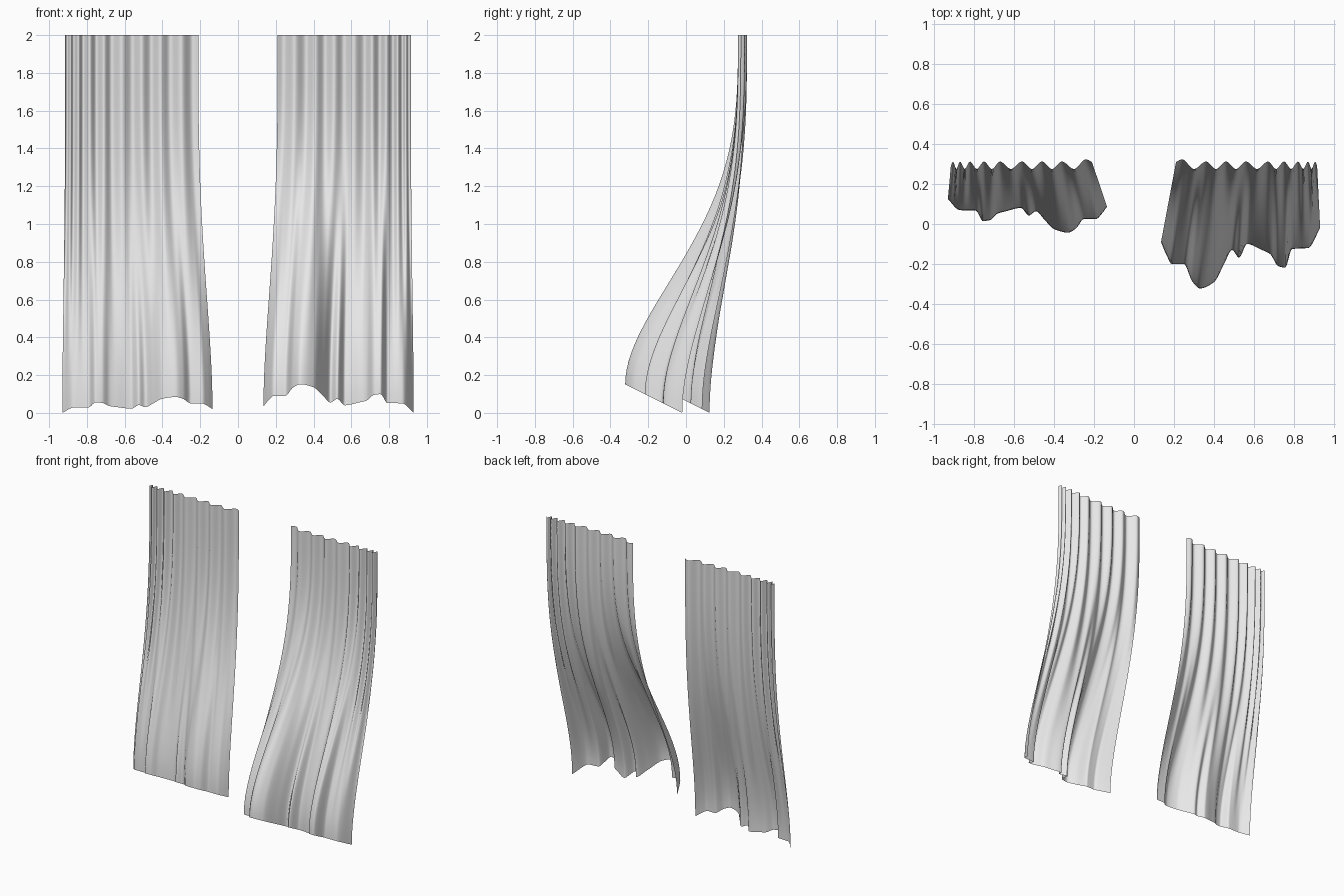
import bpy
import bmesh

cube = bpy.data.objects.get("Cube")
if cube:
    bpy.data.objects.remove(cube, do_unlink=True)

COLS, ROWS, HEIGHT, RAIL_Y = 130, 44, 2.0, 0.305

# One pale cloth colour
cloth = bpy.data.materials.new("pale grey cloth")
cloth.use_nodes = True
colour = (0.8, 0.8, 0.8, 1)
cloth.diffuse_color = colour
cloth.node_tree.nodes["Principled BSDF"].inputs["Base Color"].default_value = colour

# Hem line of the strongly blown curtain, as (x, y) from inner to outer edge
HEM = [(.135, -.09), (.16, -.15), (.19, -.2), (.25, -.2), (.29, -.285),
       (.33, -.322), (.40, -.29), (.45, -.2), (.49, -.13), (.525, -.168),
       (.565, -.1), (.64, -.13), (.68, -.15), (.72, -.21), (.755, -.218),
       (.79, -.125), (.87, -.12), (.93, -.02)]

# Pleats at the rail: tight towards the outer edge
CRESTS = [.24, .36, .46, .56, .67, .75, .82, .87, .905]
PLEATS = [(.21, .31)]
for i, crest in enumerate(CRESTS):
    PLEATS.append((crest, .323 if i == 0 else .312))
    if i + 1 < len(CRESTS):
        PLEATS.append(((crest + CRESTS[i + 1]) / 2, .275))
PLEATS.append((.915, .29))


def smooth_curve(points, x):
    """Cubic through the points, flattened at each crest and trough."""
    def slope(i):
        if i == 0 or i == len(points) - 1:
            j = max(i, 1)
            return (points[j][1] - points[j - 1][1]) / (points[j][0] - points[j - 1][0])
        (xa, ya), (xb, yb), (xc, yc) = points[i - 1:i + 2]
        before, after = (yb - ya) / (xb - xa), (yc - yb) / (xc - xb)
        if before * after <= 0:
            return 0
        return 2 * before * after / (before + after)

    i = 0
    while i < len(points) - 2 and x > points[i + 1][0]:
        i += 1
    (xa, ya), (xb, yb) = points[i], points[i + 1]
    w = xb - xa
    t = min(max((x - xa) / w, 0), 1)
    s = t * t * (3 - 2 * t)
    return (ya * (1 - s) + yb * s + w * slope(i) * t * (1 - t) ** 2
            - w * slope(i + 1) * t * t * (1 - t))


def curtain(name, side, flare):
    """Cloth sheet blending from the pleated rail to the blown hem."""
    bm = bmesh.new()
    grid = []
    for r in range(ROWS + 1):
        t = r / ROWS
        e = t ** 1.58
        blend = e * e * (3 - 2 * e)
        row = []
        for c in range(COLS + 1):
            u = c / COLS
            top_x = PLEATS[0][0] + u * (PLEATS[-1][0] - PLEATS[0][0])
            hem_x = HEM[0][0] + u * (HEM[-1][0] - HEM[0][0])
            top_y = smooth_curve(PLEATS, top_x)
            hem_y = RAIL_Y + flare * (smooth_curve(HEM, hem_x) - RAIL_Y)
            outer_y = RAIL_Y + flare * (HEM[-1][1] - RAIL_Y)
            hem_z = .5 * (outer_y - hem_y) + .005
            row.append(bm.verts.new((side * (top_x + blend * (hem_x - top_x)),
                                     top_y + blend * (hem_y - top_y),
                                     HEIGHT + t * (hem_z - HEIGHT))))
        grid.append(row)
    for r in range(ROWS):
        for c in range(COLS):
            quad = [grid[r][c], grid[r + 1][c], grid[r + 1][c + 1], grid[r][c + 1]]
            bm.faces.new(quad if side > 0 else quad[::-1]).smooth = True
    # Hem corner rests on the ground
    low = min(v.co.z for v in bm.verts)
    for v in bm.verts:
        v.co.z -= low * (HEIGHT - v.co.z) / HEIGHT
    mesh = bpy.data.meshes.new(name)
    bm.to_mesh(mesh)
    bm.free()
    mesh.materials.append(cloth)
    bpy.context.collection.objects.link(bpy.data.objects.new(name, mesh))


# Pair of curtains, the left one blown further forward
curtain("left_curtain", 1, 1.0)
curtain("right_curtain", -1, 0.555)
